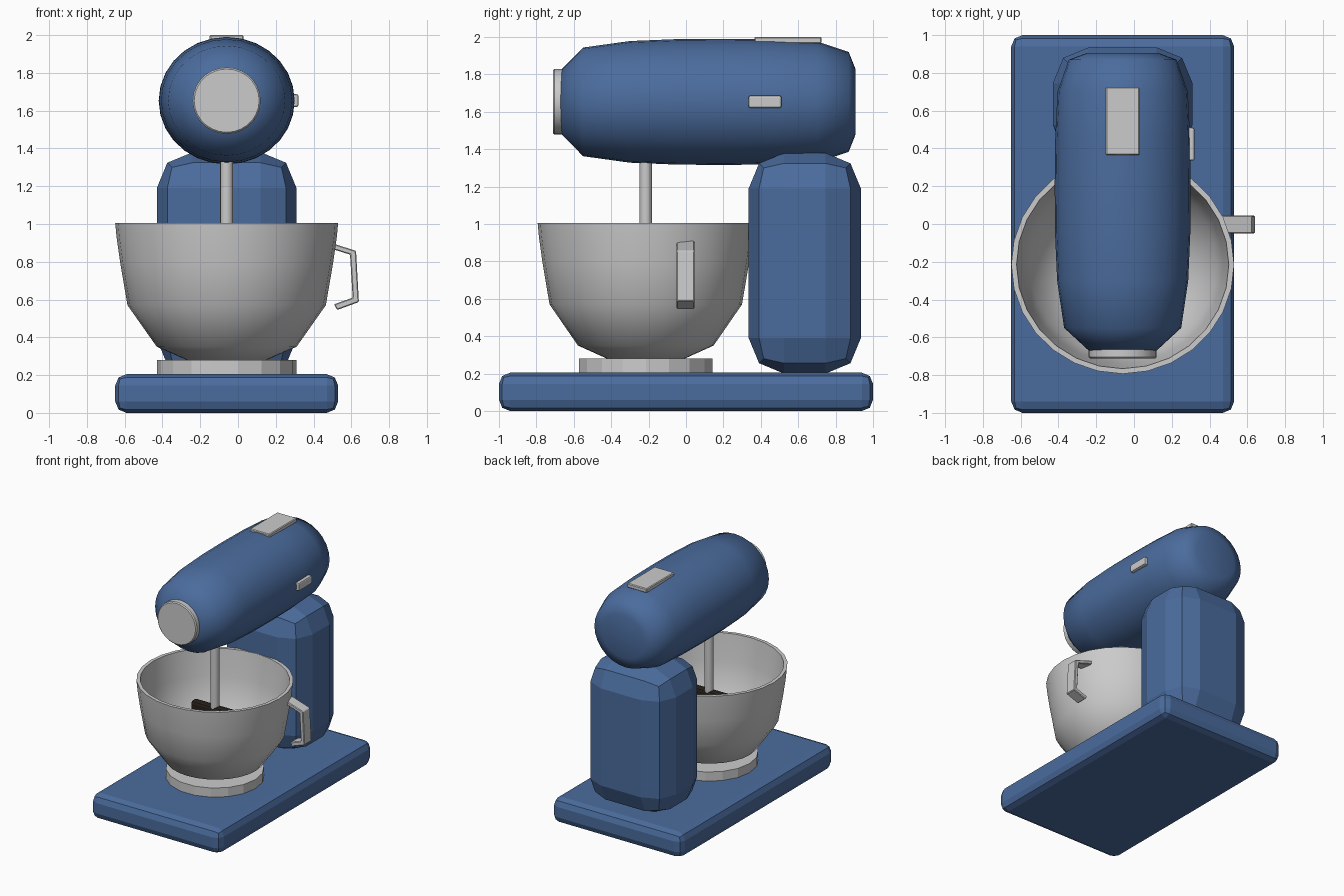
import bpy, bmesh, math
from mathutils import Matrix, Vector

if "Cube" in bpy.data.objects:
    bpy.data.objects.remove(bpy.data.objects["Cube"])

CX = -0.06          # centre line of the machine
BOWL_Y = -0.215     # bowl and shaft axis


def material(name, rgb):
    m = bpy.data.materials.new(name)
    m.diffuse_color = (*rgb, 1)
    m.use_nodes = True
    m.node_tree.nodes["Principled BSDF"].inputs["Base Color"].default_value = m.diffuse_color
    return m


blue = material("blue_paint", (0.07, 0.15, 0.34))
dark = material("dark_beater", (0.02, 0.014, 0.01))


def finish(name, bm, mat=None, bevel=0, segments=2, smooth=None):
    bmesh.ops.recalc_face_normals(bm, faces=bm.faces)
    me = bpy.data.meshes.new(name)
    bm.to_mesh(me)
    bm.free()
    ob = bpy.data.objects.new(name, me)
    bpy.context.collection.objects.link(ob)
    if mat:
        me.materials.append(mat)
    if bevel:
        mod = ob.modifiers.new("bevel", 'BEVEL')
        mod.width, mod.segments = bevel, segments
        mod.limit_method = 'ANGLE'
        mod.angle_limit = math.radians(40)
    if smooth:
        bpy.ops.object.select_all(action='DESELECT')
        ob.select_set(True)
        bpy.context.view_layer.objects.active = ob
        bpy.ops.object.shade_smooth_by_angle(angle=math.radians(smooth))
    return ob


def box(name, x, y, z, mat=None, bevel=0, segments=2):
    lo, hi = Vector((x[0], y[0], z[0])), Vector((x[1], y[1], z[1]))
    bm = bmesh.new()
    bmesh.ops.create_cube(bm, size=1, matrix=Matrix.Translation((lo + hi) / 2)
                          @ Matrix.Diagonal((*(hi - lo), 1)))
    return finish(name, bm, mat, bevel, segments)


def lathe(name, profile, place, sides, mat=None, **kw):
    """Rings of (radius, height) joined and capped; place maps (c, s, h) to xyz."""
    bm = bmesh.new()
    rings = []
    for r, h in profile:
        rings.append([bm.verts.new(place(r * math.cos(2 * math.pi * i / sides),
                                         r * math.sin(2 * math.pi * i / sides), h))
                      for i in range(sides)])
    for a, b in zip(rings, rings[1:]):
        for i in range(sides):
            j = (i + 1) % sides
            bm.faces.new((a[i], a[j], b[j], b[i]))
    bm.faces.new(rings[0])
    bm.faces.new(rings[-1])
    return finish(name, bm, mat, **kw)


def upright(c, s, h):
    return (CX + c, BOWL_Y + 0.98 * s, h)


def lengthwise(squash):
    return lambda c, s, h: (CX + c, h, 1.653 + squash * s)


# Base slab and rear column
box("base", (-0.65, 0.53), (-1, 1), (0, 0.205), blue, 0.06)
box("column", (-0.43, 0.31), (0.335, 0.935), (0.2, 1.38), blue, 0.19)

# Motor head, an oval body along y
head = [(0.18, -0.67), (0.31, -0.55), (0.347, -0.3), (0.358, -0.05), (0.36, 0.2),
        (0.357, 0.45), (0.345, 0.7), (0.285, 0.87), (0.19, 0.905)]
lathe("motor_head", head, lengthwise(0.937), 28, blue, smooth=80)

# Head fittings
lathe("front_cap", [(0.18, -0.712), (0.18, -0.65)], lengthwise(0.975), 28,
      bevel=0.008, segments=1, smooth=40)
box("top_plate", (-0.15, 0.03), (0.365, 0.725), (1.965, 2.0), None, 0.006, 1)
box("side_lever", (0.26, 0.32), (0.335, 0.51), (1.62, 1.687), None, 0.01)

# Bowl with an inner wall
bowl = [(0.2, 0.275), (0.37, 0.35), (0.525, 0.57), (0.563, 0.79), (0.583, 0.93),
        (0.59, 1.005), (0.562, 1.005), (0.553, 0.93), (0.533, 0.79), (0.497, 0.585),
        (0.353, 0.378), (0.19, 0.305)]
lathe("bowl", bowl, upright, 28, smooth=50)
lathe("bowl_seat", [(0.37, 0.2), (0.37, 0.28)], upright, 18)

# Bowl handle: bent strip with a free lower end
bm = bmesh.new()
strip = [(0.46, 0.91), (0.625, 0.858), (0.64, 0.587), (0.525, 0.545),
         (0.508, 0.575), (0.607, 0.61), (0.593, 0.838), (0.46, 0.88)]
face = bm.faces.new([bm.verts.new((x, -0.05, z)) for x, z in strip])
side = bmesh.ops.extrude_face_region(bm, geom=[face])["geom"]
bmesh.ops.translate(bm, vec=(0, 0.095, 0),
                    verts=[g for g in side if isinstance(g, bmesh.types.BMVert)])
finish("bowl_handle", bm, None, 0.005, 1)

# Drive shaft and beater
lathe("drive_shaft", [(0.034, 0.7), (0.034, 1.4)], upright, 16, smooth=40)
box("beater", (CX - 0.2, CX + 0.2), (BOWL_Y - 0.035, BOWL_Y + 0.035),
    (0.45, 0.79), dark, 0.02)
